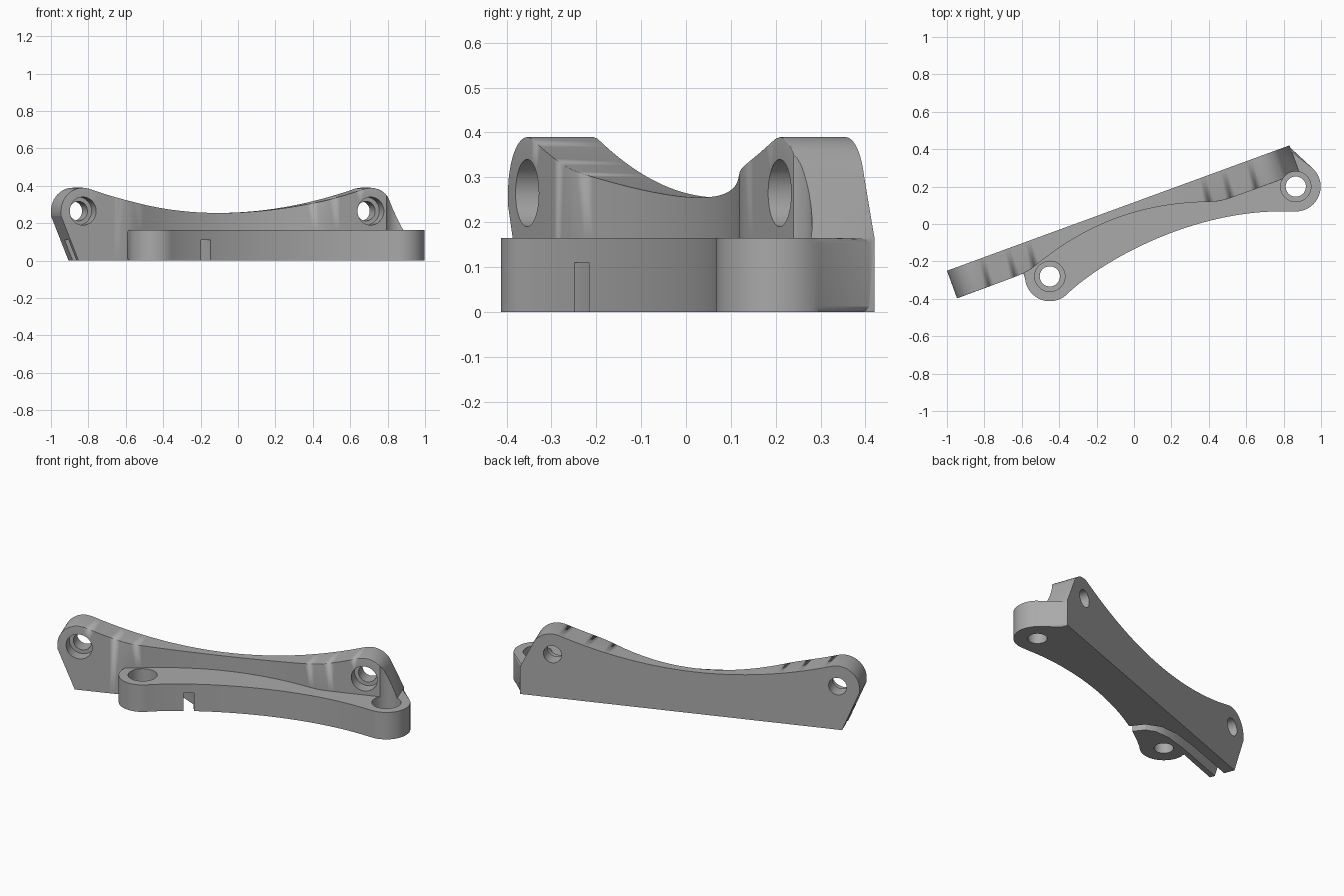
import bpy, bmesh, math
from mathutils import Vector

if "Cube" in bpy.data.objects:
    bpy.data.objects.remove(bpy.data.objects["Cube"])

ANGLE = math.radians(20.1)
C, S = math.cos(ANGLE), math.sin(ANGLE)
THICK, BASE_H, HOLE_Z, LOBE_R = 0.157, 0.165, 0.265, 0.125
LOBES = (0.125, 1.763)          # wall hole positions along the wall
FEET = ((-0.45, -0.28), (0.865, 0.2))   # vertical hole centres
FOOT_R = 0.133

grey = bpy.data.materials.new("plain grey")
grey.use_nodes = True
grey.diffuse_color = (0.4, 0.4, 0.4, 1)
grey.node_tree.nodes["Principled BSDF"].inputs["Base Color"].default_value = (0.4, 0.4, 0.4, 1)


def place(u, v, z=0.0):
    """Along the wall, forward from its back face, up."""
    return Vector((-1 + u * C + v * S, -0.25 + u * S - v * C, z))


def finish(bm, name):
    bmesh.ops.recalc_face_normals(bm, faces=bm.faces[:])
    mesh = bpy.data.meshes.new(name)
    bm.to_mesh(mesh)
    bm.free()
    mesh.materials.append(grey)
    obj = bpy.data.objects.new(name, mesh)
    bpy.context.collection.objects.link(obj)
    return obj


def prism(name, outline, z0, z1, bevel=0.0):
    bm = bmesh.new()
    rings = [[bm.verts.new((p[0], p[1], z)) for p in outline] for z in (z0, z1)]
    n = len(outline)
    for i in range(n):
        j = (i + 1) % n
        bm.faces.new((rings[0][i], rings[0][j], rings[1][j], rings[1][i]))
    caps = [bm.faces.new(r) for r in rings]
    if bevel:
        edges = [e for f in caps for e in f.edges]
        bmesh.ops.bevel(bm, geom=edges, offset=bevel, segments=2, profile=0.5, affect='EDGES')
    return finish(bm, name)


def rod(start, end, radius):
    axis = end - start
    bpy.ops.mesh.primitive_cylinder_add(vertices=48, radius=radius, depth=axis.length,
                                        location=(start + end) / 2,
                                        rotation=axis.to_track_quat('Z', 'Y').to_euler())
    return bpy.context.object


def combine(target, tool, operation):
    mod = target.modifiers.new("join", 'BOOLEAN')
    mod.operation, mod.solver, mod.object = operation, 'EXACT', tool
    bpy.context.view_layer.objects.active = target
    bpy.ops.object.modifier_apply(modifier=mod.name)
    bpy.data.objects.remove(tool)


def arc(centre, radius, a0, a1, n=20):
    return [(centre[0] + radius * math.cos(math.radians(a0 + (a1 - a0) * i / n)),
             centre[1] + radius * math.sin(math.radians(a0 + (a1 - a0) * i / n)))
            for i in range(n + 1)]


# Wall heights and depth along its length
def top(u):
    a, b = LOBES
    if u < a:
        return HOLE_Z + math.sqrt(max(0, LOBE_R ** 2 - (u - a) ** 2))
    if u <= b:
        mid = (a + b) / 2
        return min(HOLE_Z + LOBE_R, 0.255 + 0.21 * (u - mid) ** 2)
    if u < 1.88:
        return HOLE_Z + math.sqrt(LOBE_R ** 2 - (u - b) ** 2)
    t = (u - 1.88) / 0.07
    return 0.309 + (BASE_H - 0.309) * t


def bottom(u):
    return max(0.0, 0.24 - 2.4 * u)


def depth(u):
    d = 0.048 + 0.37 * (u - 0.95) ** 2
    return 0.5 * (d + THICK - math.sqrt((d - THICK) ** 2 + 0.0002))


# Curved upright wall, built as a strip of columns
stations = [LOBES[0] * (1 - math.cos(math.pi / 2 * i / 12)) for i in range(12)]
stations += [0.1] + [LOBES[0] + (LOBES[1] - LOBES[0]) * i / 56 for i in range(57)]
stations += [LOBES[1] + 0.117 * math.sin(math.pi / 2 * i / 8) for i in range(1, 9)] + [1.95]
stations.sort()
bm = bmesh.new()
columns = []
for u in stations:
    d, lo, hi = depth(u), bottom(u), top(u)
    columns.append([bm.verts.new(place(u, v, z)) for v, z in ((0, lo), (d, lo), (d, hi), (0, hi))])
for p, q in zip(columns, columns[1:]):
    for k in range(4):
        m = (k + 1) % 4
        bm.faces.new((p[k], p[m], q[m], q[k]))
bm.faces.new(columns[0])
bm.faces.new(columns[-1])
rim = [bm.edges.get((p[2], q[2])) for p, q in zip(columns, columns[1:])]
bmesh.ops.bevel(bm, geom=rim, offset=0.02, segments=4, profile=0.5, affect='EDGES', clamp_overlap=True)
bracket = finish(bm, "bracket")

# Low flange with a rounded foot at each end and a swept front edge
P = [Vector(p) for p in ((-0.357, -0.374), (-0.15, -0.18), (0.3, 0.055), (0.75, 0.067))]
sweep = []
for i in range(1, 33):
    t = i / 32
    sweep.append(P[0] * (1 - t) ** 3 + P[1] * 3 * t * (1 - t) ** 2 + P[2] * 3 * t * t * (1 - t) + P[3] * t ** 3)
outline = [place(1.945, 0.003), place(0.42, 0.003), (-0.59, -0.268)]
outline += arc(FEET[0], FOOT_R, 185, 315)
outline += sweep
outline += arc(FEET[1], FOOT_R, -92, 45)
flange = prism("flange", outline, 0, BASE_H, 0.012)
combine(bracket, flange, 'UNION')

# Cable channel under the foot, from the wall's end to the front edge
path = [Vector(p) for p in ((-0.1, 0.095), (0.45, 0.095), (0.6, 0.105), (0.7, 0.135),
                            (0.76, 0.19), (0.785, 0.27), (0.775, 0.4))]
left, right = [], []
for i, p in enumerate(path):
    along = (path[min(i + 1, len(path) - 1)] - path[max(i - 1, 0)]).normalized()
    side = Vector((-along.y, along.x)) * 0.03
    left.append(place(*(p + side)))
    right.append(place(*(p - side)))
combine(bracket, prism("channel", left + right[::-1], -0.1, 0.11), 'DIFFERENCE')

# Counterbored screw holes: vertical in the feet, horizontal in the wall
for x, y in FEET:
    for z, r in ((-0.1, 0.054), (0.08, 0.081)):
        combine(bracket, rod(Vector((x, y, z)), Vector((x, y, 0.6)), r), 'DIFFERENCE')
for u in LOBES:
    for v, r in ((-0.1, 0.052), (0.085, 0.075)):
        combine(bracket, rod(place(u, v, HOLE_Z), place(u, 0.35, HOLE_Z), r), 'DIFFERENCE')

# Smooth shading with sharp edges kept
bpy.ops.object.select_all(action='DESELECT')
bracket.select_set(True)
bpy.context.view_layer.objects.active = bracket
bpy.ops.object.shade_smooth_by_angle(angle=math.radians(30))
